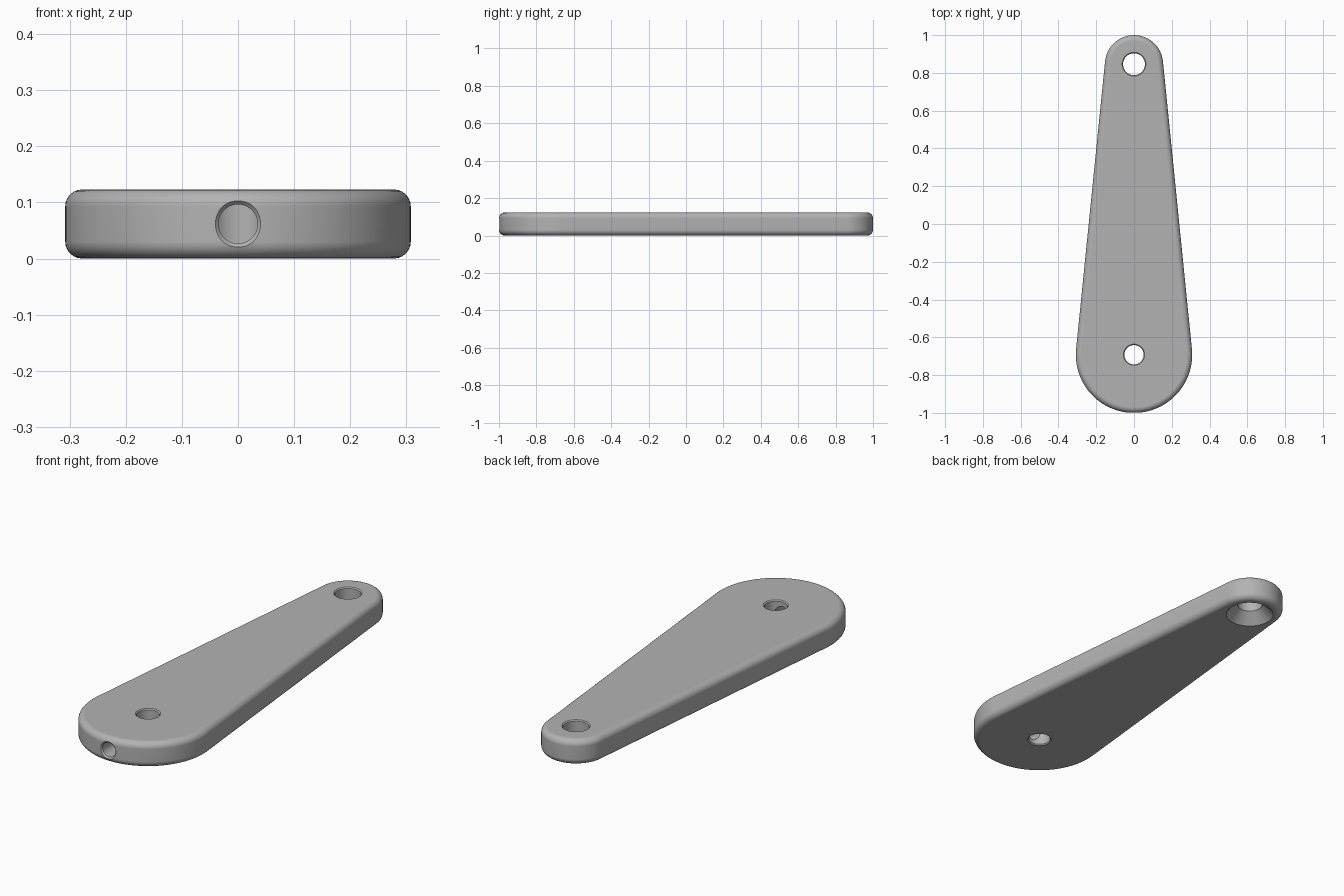
import bpy, bmesh
from math import sin, cos, pi, asin
from mathutils import Matrix

cube = bpy.data.objects.get("Cube")
if cube:
    bpy.data.objects.remove(cube)

HEIGHT, FILLET = 0.123, 0.03
BIG_R, SMALL_R = 0.308, 0.154
BIG_Y, SMALL_Y = BIG_R - 1, 1 - SMALL_R

grey = bpy.data.materials.new("plain grey")
grey.use_nodes = True
colour = (0.45, 0.45, 0.45, 1)
grey.diffuse_color = colour
grey.node_tree.nodes["Principled BSDF"].inputs["Base Color"].default_value = colour


def make_object(name, bm):
    bmesh.ops.recalc_face_normals(bm, faces=bm.faces)
    mesh = bpy.data.meshes.new(name)
    bm.to_mesh(mesh)
    bm.free()
    mesh.materials.append(grey)
    obj = bpy.data.objects.new(name, mesh)
    bpy.context.collection.objects.link(obj)
    return obj


def arc(radius, y, start, end, steps):
    angles = [start + (end - start) * i / steps for i in range(steps + 1)]
    return [(radius * cos(a), y + radius * sin(a), 0) for a in angles]


def turned_cutter(name, profile, matrix, sides=48):
    """Solid of revolution about its own z from (radius, z) pairs."""
    bm = bmesh.new()
    rings = [[bm.verts.new((r * cos(2 * pi * i / sides), r * sin(2 * pi * i / sides), z))
              for i in range(sides)] for r, z in profile]
    for low, high in zip(rings, rings[1:]):
        for i in range(sides):
            j = (i + 1) % sides
            bm.faces.new((low[i], low[j], high[j], high[i]))
    bm.faces.new(rings[0])
    bm.faces.new(rings[-1])
    bm.transform(matrix)
    obj = make_object(name, bm)
    obj.hide_render = True
    return obj


# Tapered body: two end arcs joined by their tangents, with rounded rims
lean = asin((BIG_R - SMALL_R) / (SMALL_Y - BIG_Y))
outline = (arc(SMALL_R, SMALL_Y, lean, pi - lean, 40)
           + arc(BIG_R, BIG_Y, pi - lean, 2 * pi + lean, 64))
bm = bmesh.new()
base = bm.faces.new([bm.verts.new(p) for p in outline])
top = bmesh.ops.extrude_face_region(bm, geom=[base])["geom"]
bmesh.ops.translate(bm, vec=(0, 0, HEIGHT),
                    verts=[g for g in top if isinstance(g, bmesh.types.BMVert)])
bmesh.ops.recalc_face_normals(bm, faces=bm.faces)
rims = [e for e in bm.edges if abs(e.verts[0].co.z - e.verts[1].co.z) < 0.001]
bmesh.ops.bevel(bm, geom=rims, offset=FILLET, segments=6, profile=0.5, affect='EDGES')
lever = make_object("lever_arm", bm)

# Countersunk hole, pivot hole and cross-drilled hole, all with eased mouths
OUT = 0.03
countersunk = [(0.11 + OUT, -OUT), (0.058, 0.052),
               (0.058, HEIGHT - 0.005), (0.058 + OUT, HEIGHT - 0.005 + OUT)]
pivot = [(0.051 + OUT, 0.005 - OUT), (0.051, 0.005),
         (0.051, HEIGHT - 0.005), (0.051 + OUT, HEIGHT - 0.005 + OUT)]
cross = [(0.035 + OUT, 0.008 - OUT), (0.035, 0.008), (0.035, BIG_R)]
cutters = [
    turned_cutter("countersunk_cutter", countersunk, Matrix.Translation((0, SMALL_Y, 0))),
    turned_cutter("pivot_cutter", pivot, Matrix.Translation((0, BIG_Y, 0))),
    turned_cutter("cross_cutter", cross, Matrix.Translation((0, -1, HEIGHT / 2))
                  @ Matrix.Rotation(-pi / 2, 4, 'X')),
]

bpy.ops.object.select_all(action='DESELECT')
bpy.context.view_layer.objects.active = lever
lever.select_set(True)
for cutter in cutters:
    cut = lever.modifiers.new(cutter.name, 'BOOLEAN')
    cut.operation = 'DIFFERENCE'
    cut.solver = 'EXACT'
    cut.object = cutter
    bpy.ops.object.modifier_apply(modifier=cut.name)
    bpy.data.objects.remove(cutter)

# Smooth walls and fillets, crisp hole edges, flat top and bottom
bpy.ops.object.shade_smooth_by_angle(angle=pi / 6)
weighted = lever.modifiers.new("even_shading", 'WEIGHTED_NORMAL')
weighted.keep_sharp = True
